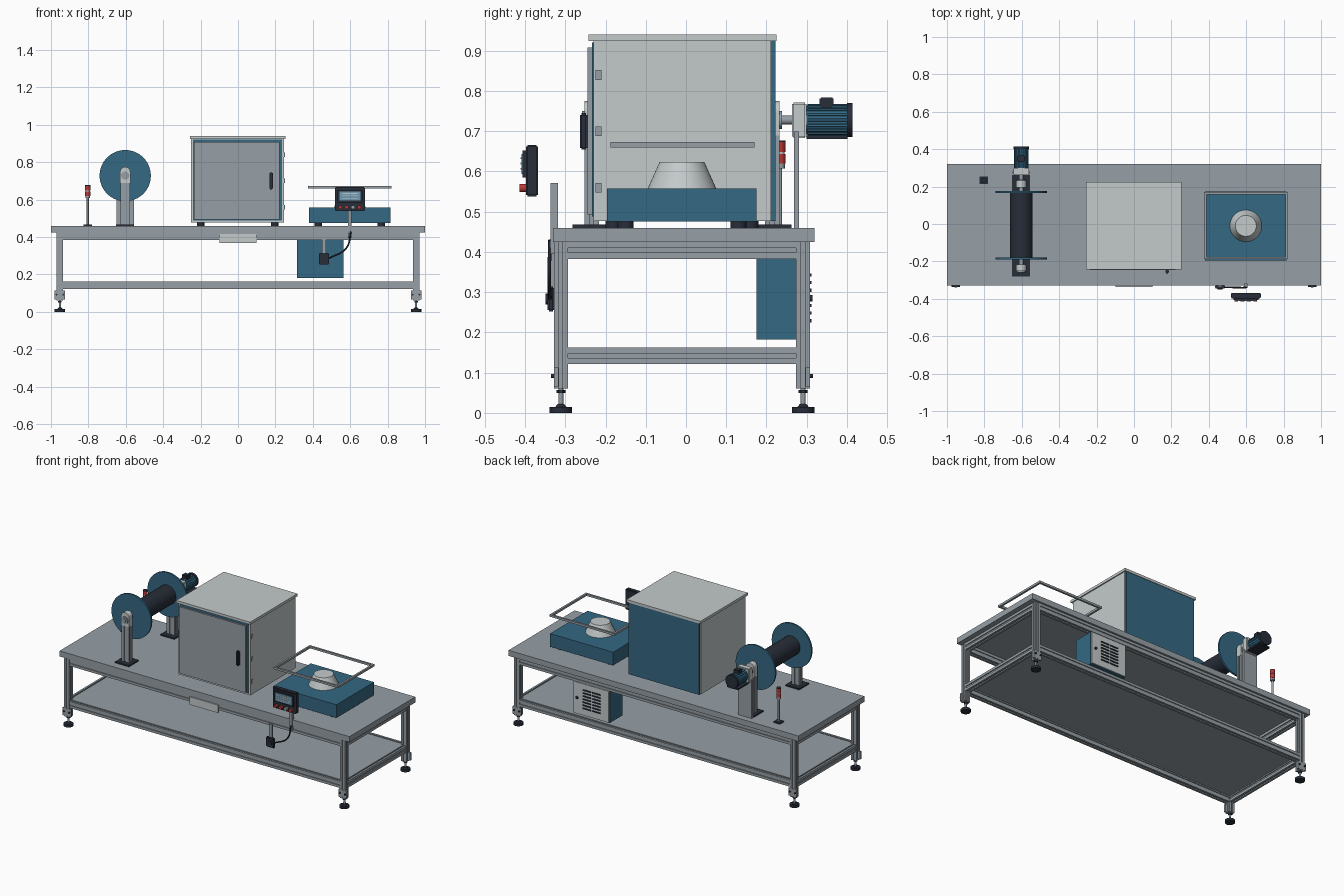
import bpy, bmesh, math
from mathutils import Vector, Matrix

cube = bpy.data.objects.get("Cube")
if cube:
    bpy.data.objects.remove(cube, do_unlink=True)


def material(name, *rgb):
    m = bpy.data.materials.new(name)
    m.use_nodes = True
    col = (*rgb, 1)
    m.diffuse_color = col
    m.node_tree.nodes["Principled BSDF"].inputs["Base Color"].default_value = col
    return m


STEEL = material("steel grey", 0.31, 0.35, 0.38)
LIGHT = material("light grey", 0.55, 0.59, 0.59)
BLUE = material("machine blue", 0.035, 0.14, 0.23)
DARK = material("dark slate", 0.02, 0.026, 0.04)
RED = material("signal red", 0.5, 0.04, 0.035)
SCREEN = material("screen blue", 0.16, 0.33, 0.45)


def finish(name, bm, mat, smooth=False):
    bmesh.ops.recalc_face_normals(bm, faces=bm.faces)
    me = bpy.data.meshes.new(name)
    bm.to_mesh(me)
    bm.free()
    ob = bpy.data.objects.new(name, me)
    bpy.context.collection.objects.link(ob)
    me.materials.append(mat)
    if smooth:
        bpy.ops.object.select_all(action='DESELECT')
        ob.select_set(True)
        bpy.context.view_layer.objects.active = ob
        bpy.ops.object.shade_smooth_by_angle(angle=math.radians(35))
    return ob


def box(name, mat, x, y, z, bevel=0):
    """Box from (low, high) ranges on each axis."""
    bm = bmesh.new()
    bmesh.ops.create_cube(bm, size=1)
    for v in bm.verts:
        v.co = [r[0] + (c + 0.5) * (r[1] - r[0]) for r, c in zip((x, y, z), v.co)]
    if bevel:
        bmesh.ops.bevel(bm, geom=bm.edges[:], offset=bevel, segments=2, affect='EDGES')
    return finish(name, bm, mat)


def rod(name, mat, start, end, r1, r2=None, sides=32):
    """Cylinder or cone between two points."""
    a, b = Vector(start), Vector(end)
    bm = bmesh.new()
    bmesh.ops.create_cone(bm, cap_ends=True, segments=sides, radius1=r1,
                          radius2=r1 if r2 is None else r2, depth=(b - a).length)
    turn = (b - a).to_track_quat('Z', 'Y').to_matrix().to_4x4()
    bm.transform(Matrix.Translation((a + b) / 2) @ turn)
    return finish(name, bm, mat, True)


def slotted_bar(name, start, end, w, h):
    """Aluminium bar with a slot along each of its four sides."""
    a, b = Vector(start), Vector(end)
    axis = (b - a).normalized()
    up = Vector((0, 1, 0)) if abs(axis.z) > 0.5 else Vector((0, 0, 1))
    side = axis.cross(up)
    quarter = [(0.5, -0.5), (0.5, -0.13), (0.34, -0.13), (0.34, 0.13), (0.5, 0.13)]
    bm = bmesh.new()
    ring = []
    for k in range(4):
        c, s = round(math.cos(k * math.pi / 2)), round(math.sin(k * math.pi / 2))
        for p, q in quarter:
            ring.append(bm.verts.new(a + side * (p * c - q * s) * w + up * (p * s + q * c) * h))
    face = bm.faces.new(ring)
    out = bmesh.ops.extrude_face_region(bm, geom=[face], use_keep_orig=True)
    bmesh.ops.translate(bm, vec=b - a, verts=[g for g in out["geom"] if isinstance(g, bmesh.types.BMVert)])
    return finish(name, bm, STEEL)


# Table top, shelf and slotted frame
LX, FY, BY = 0.952, -0.311, 0.291
box("table_top", STEEL, (-1, 1), (-0.33, 0.32), (0.425, 0.46))
box("lower_shelf", STEEL, (-0.94, 0.94), (-0.3, 0.28), (0.155, 0.163))
for level, z in (("upper", 0.404), ("lower", 0.142)):
    for end, y in (("front", FY), ("back", BY)):
        slotted_bar(f"{level}_{end}_rail", (-0.935, y, z), (0.935, y, z), 0.034, 0.042)
    for end, x in (("right", -LX), ("left", LX)):
        slotted_bar(f"{level}_{end}_rail", (x, -0.294, z), (x, 0.274, z), 0.034, 0.042)

# Legs with bolted brackets and levelling feet
for sx in (-1, 1):
    for y, out in ((FY, -1), (BY, 1)):
        x = sx * LX
        tag = ("left" if sx > 0 else "right") + ("_front" if out < 0 else "_back")
        slotted_bar(tag + "_leg", (x, y, 0.06), (x, y, 0.425), 0.035, 0.035)
        rod(tag + "_foot_pad", DARK, (x, y, 0), (x, y, 0.015), 0.028)
        rod(tag + "_foot_collar", DARK, (x, y, 0.015), (x, y, 0.022), 0.014, 0.008)
        rod(tag + "_foot_stem", STEEL, (x, y, 0.02), (x, y, 0.062), 0.006, sides=16)
        rod(tag + "_foot_nut", DARK, (x, y, 0.049), (x, y, 0.057), 0.011, sides=6)
        ye = y + out * 0.0175
        box(tag + "_bracket", STEEL, (x - 0.028, x + 0.028), sorted((ye, ye - out * 0.012)), (0.065, 0.113))
        for dx in (-0.018, 0.018):
            rod(tag + "_bolt", DARK, (x + dx, ye, 0.092), (x + dx, ye + out * 0.007, 0.092), 0.005, sides=12)

# Name plate on the front rail
box("front_plate", LIGHT, (-0.1, 0.098), (-0.336, -0.329), (0.368, 0.417))

# Enclosure
box("enclosure_body", LIGHT, (-0.25, 0.246), (-0.23, 0.211), (0.477, 0.926))
box("enclosure_roof", LIGHT, (-0.257, 0.253), (-0.242, 0.225), (0.924, 0.94))
box("enclosure_back_panel", BLUE, (-0.246, 0.242), (0.211, 0.222), (0.477, 0.924))
box("door_gasket", BLUE, (-0.241, 0.234), (-0.234, -0.229), (0.488, 0.921))
box("door", STEEL, (-0.236, 0.222), (-0.245, -0.233), (0.493, 0.908))
box("door_handle", DARK, (0.168, 0.186), (-0.264, -0.244), (0.655, 0.745), 0.004)
for z in (0.56, 0.7, 0.84):
    box("door_hinge", STEEL, (0.244, 0.25), (-0.225, -0.21), (z - 0.012, z + 0.012))
for x in (-0.2, 0.196):
    for y in (-0.18, 0.16):
        rod("enclosure_foot", DARK, (x, y, 0.459), (x, y, 0.478), 0.02)

# Blue base unit with cone and guard frame
box("base_unit", BLUE, (0.38, 0.816), (-0.196, 0.175), (0.476, 0.558))
for x in (0.43, 0.766):
    for y in (-0.15, 0.13):
        rod("base_unit_foot", DARK, (x, y, 0.459), (x, y, 0.478), 0.02)
rod("cone", LIGHT, (0.598, -0.01, 0.558), (0.598, -0.01, 0.623), 0.085, 0.056, 48)
for y in (-0.188, 0.158):
    box("guard_long_bar", STEEL, (0.375, 0.822), (y, y + 0.012), (0.66, 0.673))
for x in (0.375, 0.81):
    box("guard_short_bar", STEEL, (x, x + 0.012), (-0.176, 0.158), (0.66, 0.673))

# Control panel, post and cable
box("panel_post", STEEL, (0.588, 0.608), (-0.337, -0.318), (0.395, 0.572))
box("panel_case", DARK, (0.518, 0.678), (-0.398, -0.368), (0.538, 0.666), 0.004)
box("panel_bezel", DARK, (0.533, 0.665), (-0.407, -0.397), (0.585, 0.652))
box("panel_screen", SCREEN, (0.544, 0.654), (-0.409, -0.406), (0.594, 0.644))
for z in (0.605, 0.618, 0.631):
    box("screen_line", LIGHT, (0.56, 0.638), (-0.411, -0.408), (z, z + 0.004))
for x, mat in ((0.546, RED), (0.58, RED), (0.615, STEEL), (0.648, RED)):
    rod("panel_button", mat, (x, -0.397, 0.559), (x, -0.414, 0.559), 0.01, sides=20)
box("switch_hanger", STEEL, (0.45, 0.471), (-0.336, -0.328), (0.31, 0.395))
box("switch_box", DARK, (0.433, 0.487), (-0.344, -0.327), (0.252, 0.314), 0.004)
rod("switch_knob", DARK, (0.46, -0.343, 0.283), (0.46, -0.349, 0.283), 0.014)
curve = bpy.data.curves.new("cable", 'CURVE')
curve.dimensions = '3D'
curve.bevel_depth = 0.0045
curve.bevel_resolution = 2
spline = curve.splines.new('BEZIER')
path = [(0.604, -0.338, 0.43), (0.58, -0.34, 0.342), (0.485, -0.338, 0.285)]
spline.bezier_points.add(len(path) - 1)
for p, co in zip(spline.bezier_points, path):
    p.co = co
    p.handle_left_type = p.handle_right_type = 'AUTO'
curve.materials.append(DARK)
bpy.context.collection.objects.link(bpy.data.objects.new("cable", curve))

# Electrical cabinet under the table, with louvred door at the back
box("cabinet", BLUE, (0.315, 0.564), (0.175, 0.3), (0.182, 0.384))
box("cabinet_door", LIGHT, (0.318, 0.561), (0.3, 0.308), (0.185, 0.381))
for i in range(7):
    z = 0.225 + i * 0.019
    for x in (0.375, 0.44):
        box("louvre", DARK, (x, x + 0.055), (0.307, 0.312), (z, z + 0.008))
rod("cabinet_lock", DARK, (0.535, 0.307, 0.285), (0.535, 0.315, 0.285), 0.008, sides=16)

# Reel
RX, RZ = -0.603, 0.728
rod("reel_drum", DARK, (RX, -0.178, RZ), (RX, 0.165, RZ), 0.06, sides=48)
for y in (-0.19, 0.165):
    rod("reel_flange", BLUE, (RX, y, RZ), (RX, y + 0.011, RZ), 0.137, sides=64)
rod("reel_shaft", STEEL, (RX, -0.262, RZ), (RX, 0.27, RZ), 0.011)

# Reel stands with bearings
for y, out, tag in ((-0.234, -1, "front"), (0.214, 1, "back")):
    box(tag + "_stand_plate", DARK, (RX - 0.048, RX + 0.048), (y - 0.048, y + 0.048), (0.459, 0.468))
    slotted_bar(tag + "_stand_post", (RX, y, 0.468), (RX, y, 0.69), 0.052, 0.036)
    box(tag + "_bearing_block", LIGHT, (RX - 0.027, RX + 0.027), (y - 0.018, y + 0.018), (0.69, RZ + 0.02))
    rod(tag + "_bearing_top", LIGHT, (RX, y - 0.018, RZ + 0.02), (RX, y + 0.018, RZ + 0.02), 0.027)
    rod(tag + "_bearing_cap", STEEL, (RX, y, RZ), (RX, y + out * 0.024, RZ), 0.022)

# Motor with gearbox on its upright plate
box("motor_plate", STEEL, (RX - 0.047, RX + 0.047), (0.269, 0.281), (0.459, 0.7))
box("gearbox", LIGHT, (RX - 0.042, RX + 0.042), (0.263, 0.3), (0.683, 0.772), 0.004)
rod("motor_body", BLUE, (RX, 0.3, RZ), (RX, 0.402, RZ), 0.036, sides=40)
for i in range(16):
    a = i * math.tau / 16
    c, s = math.cos(a) * 0.036, math.sin(a) * 0.036
    rod("motor_fin", BLUE, (RX + c, 0.302, RZ + s), (RX + c, 0.4, RZ + s), 0.004, sides=6)
rod("motor_fan_cover", DARK, (RX, 0.4, RZ), (RX, 0.414, RZ), 0.042, sides=40)
box("motor_base", DARK, (RX - 0.038, RX + 0.038), (0.3, 0.402), (0.681, 0.69))
box("terminal_box", DARK, (RX - 0.019, RX + 0.019), (0.332, 0.367), (0.755, 0.784), 0.003)

# Signal tower
TX, TY = -0.803, 0.233
box("tower_base", DARK, (TX - 0.022, TX + 0.022), (TY - 0.02, TY + 0.02), (0.459, 0.467))
rod("tower_pole", STEEL, (TX, TY, 0.467), (TX, TY, 0.612), 0.006, sides=16)
rod("tower_socket", STEEL, (TX, TY, 0.608), (TX, TY, 0.62), 0.013, sides=24)
for z in (0.62, 0.649):
    rod("tower_lamp", RED, (TX, TY, z), (TX, TY, z + 0.024), 0.014, sides=24)
rod("tower_ring", LIGHT, (TX, TY, 0.644), (TX, TY, 0.649), 0.012, sides=24)
rod("tower_cap", DARK, (TX, TY, 0.673), (TX, TY, 0.677), 0.014, sides=24)
